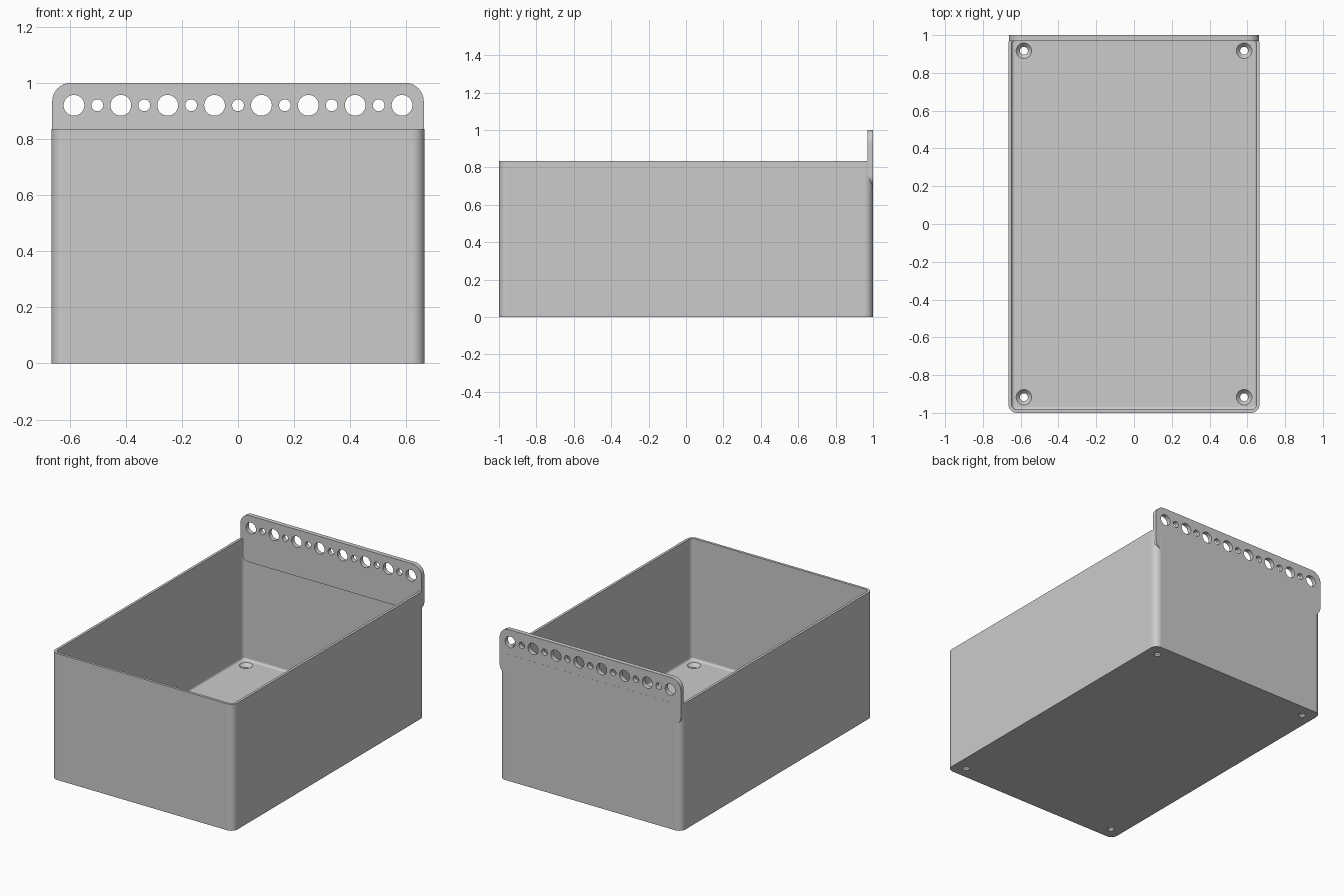
import bpy, bmesh
from math import sin, cos, pi, radians

cube = bpy.data.objects.get("Cube")
if cube:
    bpy.data.objects.remove(cube, do_unlink=True)

grey = bpy.data.materials.new("light_grey_plastic")
grey.use_nodes = True
grey.diffuse_color = (0.6, 0.6, 0.6, 1)
grey.node_tree.nodes["Principled BSDF"].inputs["Base Color"].default_value = (0.6, 0.6, 0.6, 1)

HX, HY = 0.665, 1.0        # half width and half depth of the bin
HEIGHT, FLOOR = 0.835, 0.034
WALL, CORNER = 0.017, 0.045


def make_object(name, bm):
    bmesh.ops.recalc_face_normals(bm, faces=bm.faces)
    mesh = bpy.data.meshes.new(name)
    bm.to_mesh(mesh)
    bm.free()
    mesh.materials.append(grey)
    obj = bpy.data.objects.new(name, mesh)
    bpy.context.collection.objects.link(obj)
    return obj


def bridge(bm, a, b):
    n = len(a)
    for i in range(n):
        j = (i + 1) % n
        bm.faces.new((a[i], a[j], b[j], b[i]))


def loft(bm, rings):
    """Join rings of points with side faces and cap both ends."""
    loops = [[bm.verts.new(p) for p in ring] for ring in rings]
    for a, b in zip(loops, loops[1:]):
        bridge(bm, a, b)
    bm.faces.new(loops[0])
    bm.faces.new(loops[-1])


def rounded_rectangle(hx, hy, r, steps=8):
    """Outline of a centred rectangle with round corners."""
    points = []
    for k, (sx, sy) in enumerate(((1, 1), (-1, 1), (-1, -1), (1, -1))):
        for s in range(steps + 1):
            a = (k + s / steps) * pi / 2
            points.append((sx * (hx - r) + r * cos(a), sy * (hy - r) + r * sin(a)))
    return points


def bin_ring(inset, z):
    """Level outline of the bin, moved inward from the outer wall."""
    r = max(CORNER - inset, 0.018)
    return [(x, y, z) for x, y in rounded_rectangle(HX - inset, HY - inset, r)]


def cut(obj, cutter):
    """Subtract the cutter from the object, then discard the cutter."""
    cutter.hide_render = True
    mod = obj.modifiers.new("holes", "BOOLEAN")
    mod.operation = "DIFFERENCE"
    mod.solver = "EXACT"
    mod.object = cutter
    bpy.context.view_layer.objects.active = obj
    bpy.ops.object.modifier_apply(modifier=mod.name)
    bpy.data.objects.remove(cutter, do_unlink=True)


def smooth(obj):
    """Round shading on curves, with large faces kept flat."""
    bpy.ops.object.select_all(action="DESELECT")
    obj.select_set(True)
    bpy.context.view_layer.objects.active = obj
    bpy.ops.object.shade_smooth_by_angle(angle=radians(30))
    mod = obj.modifiers.new("flat_walls", "WEIGHTED_NORMAL")
    mod.weight = 100
    mod.keep_sharp = True


# Open bin: outer wall, rim, inner wall, small fillet, floor
FILLET = 0.016
rings = [bin_ring(0, 0), bin_ring(0, HEIGHT), bin_ring(WALL, HEIGHT)]
for i in range(5):
    a = i / 4 * pi / 2
    rings.append(bin_ring(WALL + FILLET * (1 - cos(a)),
                          FLOOR + FILLET * (1 - sin(a))))
bm = bmesh.new()
loft(bm, rings)
storage_bin = make_object("storage_bin", bm)

# Countersunk screw holes in the four floor corners
bm = bmesh.new()
for x in (-0.583, 0.583):
    for y in (-0.917, 0.917):
        profile = ((0.021, -0.02), (0.021, 0.012), (0.041, FLOOR), (0.041, FLOOR + 0.02))
        loft(bm, [[(x + r * cos(i * pi / 16), y + r * sin(i * pi / 16), z)
                   for i in range(32)] for r, z in profile])
cut(storage_bin, make_object("screw_hole_cutter", bm))
smooth(storage_bin)

# Hanging plate with four round corners, set into the back wall
FRONT, BACK = 0.97, HY - 0.0004
BOTTOM, TOP = 0.692, 1.0
middle = (BOTTOM + TOP) / 2
outline = rounded_rectangle(0.662, TOP - middle, 0.066)
bm = bmesh.new()
loft(bm, [[(x, y, middle + z) for x, z in outline] for y in (FRONT, BACK)])
hanging_plate = make_object("hanging_plate", bm)

# Row of alternating large and small holes
bm = bmesh.new()
for k in range(-7, 8):
    r = 0.037 if k % 2 else 0.021
    loft(bm, [[(k * 0.0835 + r * cos(i * pi / 16), y, 0.92 + r * sin(i * pi / 16))
               for i in range(32)] for y in (FRONT - 0.05, BACK + 0.05)])
cut(hanging_plate, make_object("plate_hole_cutter", bm))
smooth(hanging_plate)
